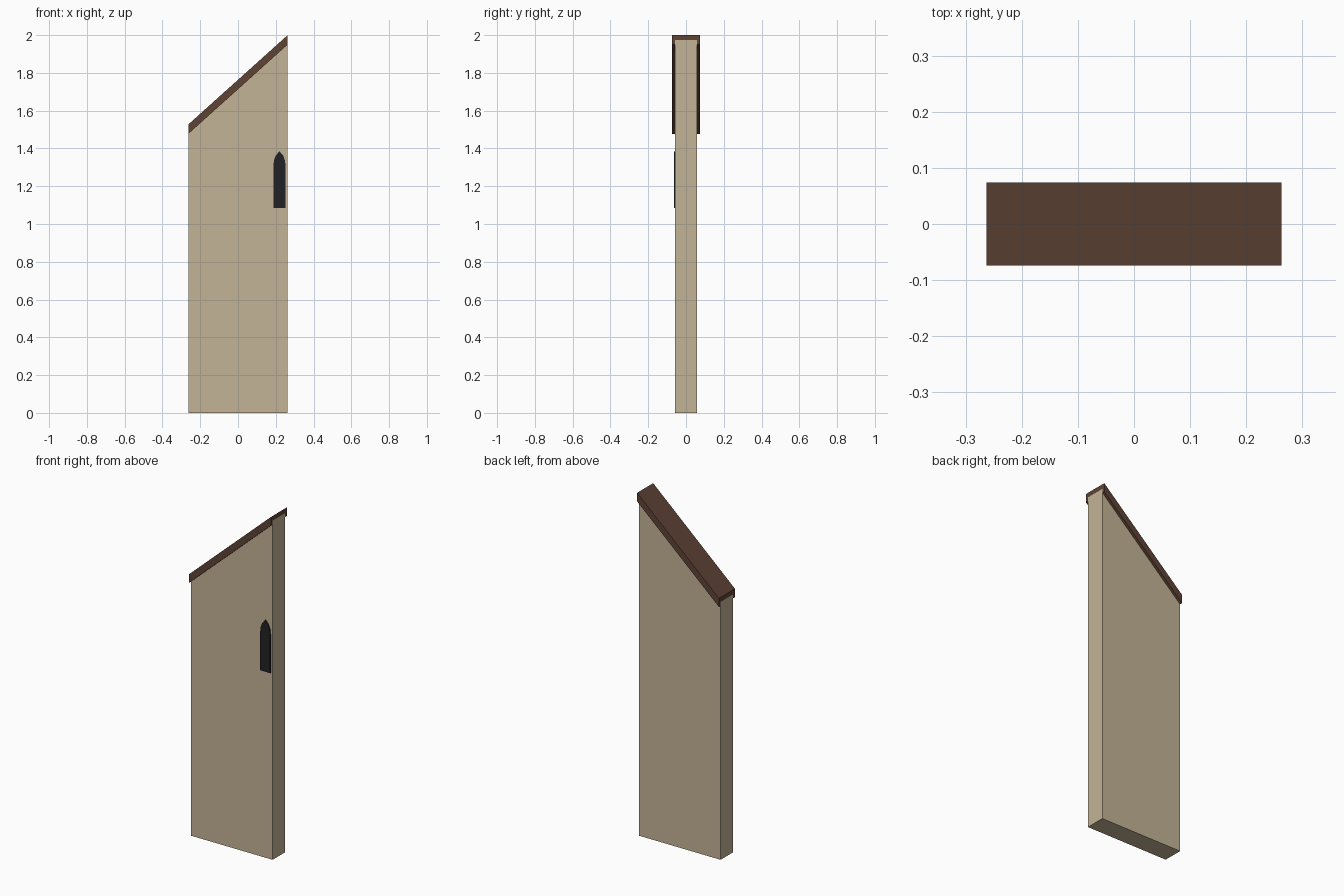
import bpy, bmesh
from mathutils import Vector

if "Cube" in bpy.data.objects:
    bpy.data.objects.remove(bpy.data.objects["Cube"])


def material(name, rgb):
    m = bpy.data.materials.new(name)
    m.diffuse_color = (*rgb, 1)
    m.use_nodes = True
    m.node_tree.nodes["Principled BSDF"].inputs["Base Color"].default_value = m.diffuse_color
    return m


def prism(name, profile, offset, mat):
    """Extrude a closed 3D profile along an offset vector."""
    bm = bmesh.new()
    face = bm.faces.new([bm.verts.new(p) for p in profile])
    geo = bmesh.ops.extrude_face_region(bm, geom=[face])["geom"]
    bmesh.ops.translate(bm, vec=Vector(offset),
                        verts=[v for v in geo if isinstance(v, bmesh.types.BMVert)])
    bmesh.ops.recalc_face_normals(bm, faces=bm.faces)
    mesh = bpy.data.meshes.new(name)
    bm.to_mesh(mesh)
    bm.free()
    mesh.materials.append(mat)
    ob = bpy.data.objects.new(name, mesh)
    bpy.context.collection.objects.link(ob)
    return ob


stone = material("sand_plaster", (0.55, 0.456, 0.305))
wood = material("brown_roof", (0.112, 0.056, 0.036))
dark = material("dark_window", (0.016, 0.016, 0.018))

X, WALL_Y, ROOF_Y = 0.263, 0.058, 0.0737
RISE = 0.473
roof_low = 2.0 - RISE          # roof top at the low (left) end

# Wall slab with a sloping top that sits up inside the roof cap
wall_low = roof_low - 0.027
prism("wall", [(-X, -WALL_Y, 0), (X, -WALL_Y, 0),
               (X, -WALL_Y, wall_low + RISE), (-X, -WALL_Y, wall_low)],
      (0, 2 * WALL_Y, 0), stone)

# Roof cap: channel section swept up the slope, lips overhanging the wall
section = [(-ROOF_Y, 0), (ROOF_Y, 0), (ROOF_Y, -0.05), (WALL_Y, -0.05),
           (WALL_Y, -0.027), (-WALL_Y, -0.027), (-WALL_Y, -0.05), (-ROOF_Y, -0.05)]
prism("roof_cap", [(-X, y, roof_low + z) for y, z in section],
      (2 * X, 0, RISE), wood)

# Pointed-arch window plate on the front
cx = 0.2195
half = [(0.032, 1.085), (0.032, 1.31), (0.029, 1.337), (0.02, 1.362)]
outline = half + [(0, 1.385)] + [(-x, z) for x, z in reversed(half)]
prism("window", [(cx + x, -WALL_Y - 0.006, z) for x, z in outline],
      (0, 0.007, 0), dark)
